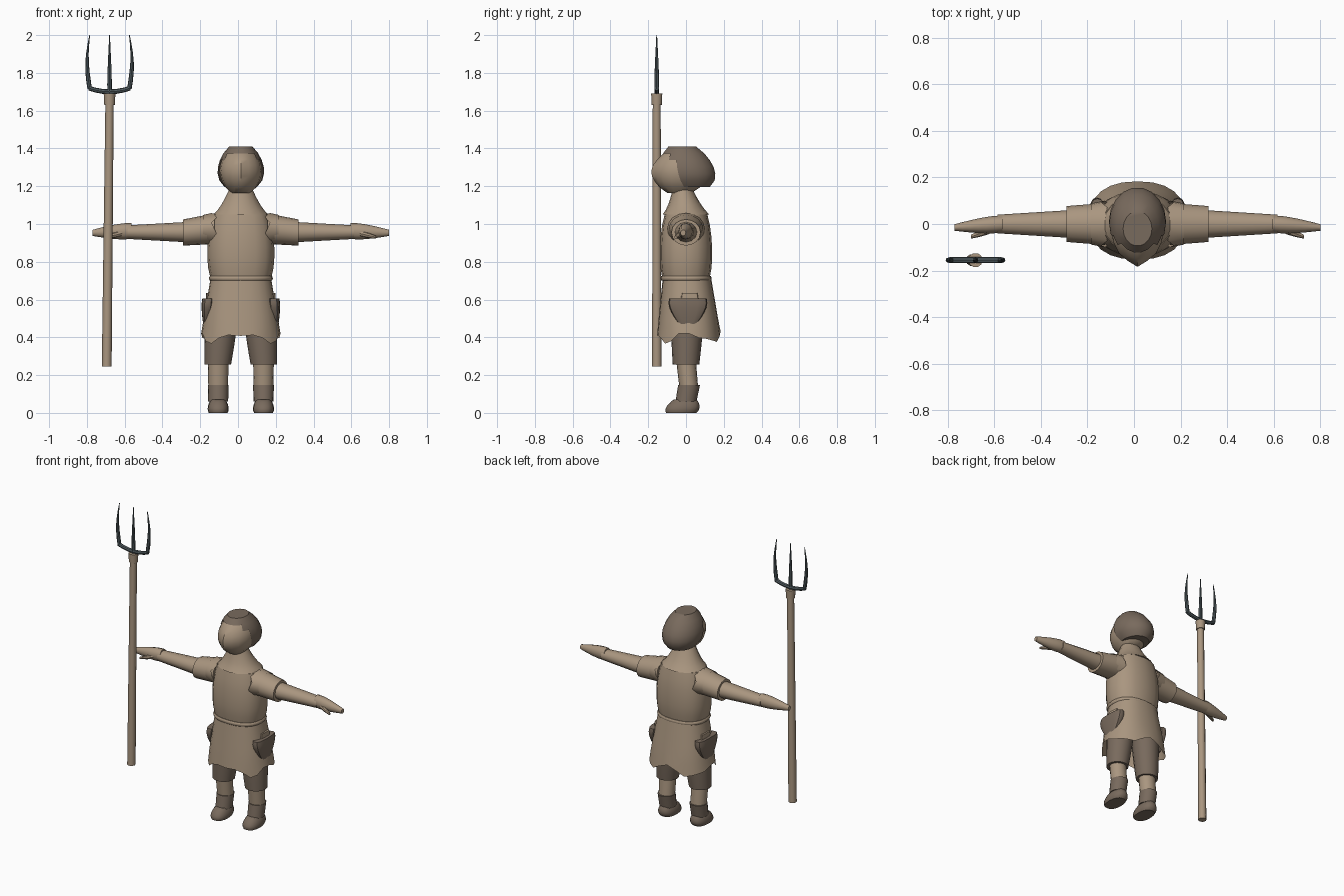
import bpy, bmesh, math
from mathutils import Vector

cube = bpy.data.objects.get("Cube")
if cube:
    bpy.data.objects.remove(cube)


def make_material(name, rgb):
    material = bpy.data.materials.new(name)
    material.use_nodes = True
    color = (*rgb, 1)
    material.diffuse_color = color
    material.node_tree.nodes["Principled BSDF"].inputs["Base Color"].default_value = color
    return material


tan = make_material("tan", (.4, .305, .215))
brown = make_material("dark brown", (.19, .145, .11))
metal = make_material("grey metal", (.085, .11, .12))


def blend(pair, t):
    return pair[0] + (pair[1] - pair[0]) * t


def tube(name, material, span, wide, deep=1, middle=(0, 0), shift=(0, 0), bulge=0,
         square=1, axis='z', side=1, steps=6, sides=16, capped=True, shape=None, remove=None):
    """Rounded tube along an axis: width blends from end to end and swells by bulge.

    deep is the ratio of the second cross axis to the first, shift moves the far
    end sideways, square below one makes the section boxier, side mirrors in x.
    """
    bm = bmesh.new()
    rings = []
    for step in range(steps + 1):
        t = step / steps
        swell = 1 + bulge * max(math.sin(math.pi * t), 0) ** .7
        radius = blend(wide, t) * swell
        ring = []
        for k in range(sides):
            angle = math.tau * k / sides
            c, s = math.cos(angle), math.sin(angle)
            u = middle[0] + shift[0] * t + radius * math.copysign(abs(c) ** square, c)
            v = middle[1] + shift[1] * t + radius * deep * math.copysign(abs(s) ** square, s)
            along = blend(span, t)
            point = Vector((u, v, along)) if axis == 'z' else Vector((along, u, v))
            if shape:
                shape(point, angle, t)
            point.x *= side
            ring.append(bm.verts.new(point))
        rings.append(ring)
    for low, high in zip(rings, rings[1:]):
        for k in range(sides):
            after = (k + 1) % sides
            bm.faces.new((low[k], low[after], high[after], high[k]))
    if capped:
        bm.faces.new(rings[0])
        bm.faces.new(rings[-1])
    bmesh.ops.recalc_face_normals(bm, faces=bm.faces)
    if remove:
        gone = [face for face in bm.faces if remove(face.calc_center_median())]
        bmesh.ops.delete(bm, geom=gone, context='FACES')

    mesh = bpy.data.meshes.new(name)
    bm.to_mesh(mesh)
    bm.free()
    mesh.materials.append(material)
    part = bpy.data.objects.new(name, mesh)
    part.location.x = .015  # the figure stands slightly off centre
    bpy.context.collection.objects.link(part)
    bpy.ops.object.select_all(action='DESELECT')
    part.select_set(True)
    bpy.context.view_layer.objects.active = part
    bpy.ops.object.shade_smooth_by_angle(angle=math.radians(40))


def ragged_hem(point, angle, t):
    droop = .045 * math.sin(2 * angle) ** 2 + .012 * math.sin(7 * angle)
    point.z -= droop * max(0, 1 - 4 * t)


def pointed_face(point, angle, t):
    if math.isclose(angle, math.pi * 1.5):
        point.y -= .015 * math.sin(math.pi * t) ** 2


def over_face(center):
    temple = center.y < -.03 and center.z < 1.34
    brow = center.y < -.09 and center.z < 1.36
    return temple or brow


def torn_edge(point, angle, t):
    point.x += .015 * math.sin(5 * angle) * (1 - t)


# Tunic: chest, sloping shoulders into the neck, ragged skirt and belt
tube("tunic_chest", tan, span=(.71, 1.05), wide=(.16, .145), deep=.78, bulge=.16, square=.85)
tube("shoulders_and_neck", tan, span=(1.05, 1.2), wide=(.145, .055), deep=.85,
     shift=(0, -.02), bulge=-.1)
tube("tunic_skirt", tan, span=(.42, .715), wide=(.21, .16), deep=.8, middle=(0, .015),
     shift=(0, -.01), square=.85, sides=24, capped=False, shape=ragged_hem)
tube("belt", tan, span=(.7, .725), wide=(.163, .163), deep=.8, bulge=.04, square=.85,
     steps=4, sides=24)

# Head with a slightly pointed face, and hair left open over it
tube("head", tan, span=(1.165, 1.4), wide=(.05, .05), deep=1.3, middle=(0, -.035),
     shift=(0, .025), bulge=1.25, steps=8, shape=pointed_face)
tube("hair", brown, span=(1.195, 1.41), wide=(.085, .062), deep=1.2, middle=(0, .025),
     shift=(0, -.045), bulge=.65, sides=18, remove=over_face)

for side, word in ((1, "left"), (-1, "right")):
    # Sleeve, torn shoulder edge, arm, hand and thumb
    tube(word + "_sleeve", tan, axis='x', side=side, span=(.14, .305), wide=(.09, .077),
         deep=.9, middle=(0, .975), shift=(0, -.02))
    tube(word + "_shoulder_edge", tan, axis='x', side=side, span=(.14, .2), wide=(.1, .088),
         deep=.83, middle=(0, .975), capped=False, shape=torn_edge)
    tube(word + "_arm", tan, axis='x', side=side, span=(.28, .6), wide=(.06, .04),
         deep=.9, middle=(0, .957), sides=12)
    tube(word + "_hand", tan, axis='x', side=side, span=(.58, .785), wide=(.036, .014),
         deep=1.15, middle=(0, .963), shift=(-.015, -.01), bulge=.25, sides=12)
    tube(word + "_thumb", tan, axis='x', side=side, span=(.63, .715), wide=(.015, .008),
         middle=(-.025, .95), shift=(-.03, -.02), bulge=.2, sides=8)

    # Trouser leg, bare shin, boot cuff and foot
    tube(word + "_trouser", brown, side=side, span=(.255, .62), wide=(.07, .09),
         middle=(.122, 0), shift=(-.03, .01), bulge=.05)
    tube(word + "_shin", tan, side=side, span=(.13, .28), wide=(.052, .055), deep=.95,
         middle=(.12, .015), shift=(0, -.015))
    tube(word + "_boot_cuff", brown, side=side, span=(.06, .147), wide=(.053, .055), deep=1.05,
         middle=(.12, 0), shift=(0, .016))
    tube(word + "_boot_foot", brown, side=side, span=(0, .07), wide=(.05, .038), deep=1.6,
         middle=(.12, -.025), shift=(0, .02), bulge=.23, square=.85)

    # Hip pouch with a flap standing out of the top
    tube(word + "_pouch", brown, side=side, span=(.46, .606), wide=(.013, .032), deep=3.1,
         middle=(.185, .01), shift=(-.013, 0), bulge=.25, square=.7)
    tube(word + "_pouch_flap", tan, side=side, span=(.58, .636), wide=(.01, .008), deep=5,
         middle=(.175, .02), square=.6, steps=1)

# Pitchfork: wooden shaft with a collar, curved crossbar and three tapering tines
fork_x, fork_y = -.695, -.155
tube("fork_shaft", tan, span=(.245, 1.65), wide=(.026, .022), middle=(fork_x - .015, fork_y),
     shift=(.015, 0), sides=10)
tube("fork_collar", tan, span=(1.63, 1.69), wide=(.028, .031), middle=(fork_x, fork_y), sides=10)


def sagging(point, angle, t):
    point.z += 1.6 * (point.x - fork_x) ** 2


tube("fork_crossbar", metal, axis='x', span=(fork_x - .112, fork_x + .112), wide=(.013, .013),
     middle=(fork_y, 1.7), sides=8, shape=sagging)

for direction, word in ((-1, "right"), (0, "middle"), (1, "left")):
    def bowed(point, angle, t):
        point.x += direction * .014 * math.sin(math.pi * t)

    tube(word + "_tine", metal, span=(1.69 + .025 * abs(direction), 2), wide=(.012, .002),
         middle=(fork_x + direction * .105, fork_y), bulge=.3, sides=8, shape=bowed)
